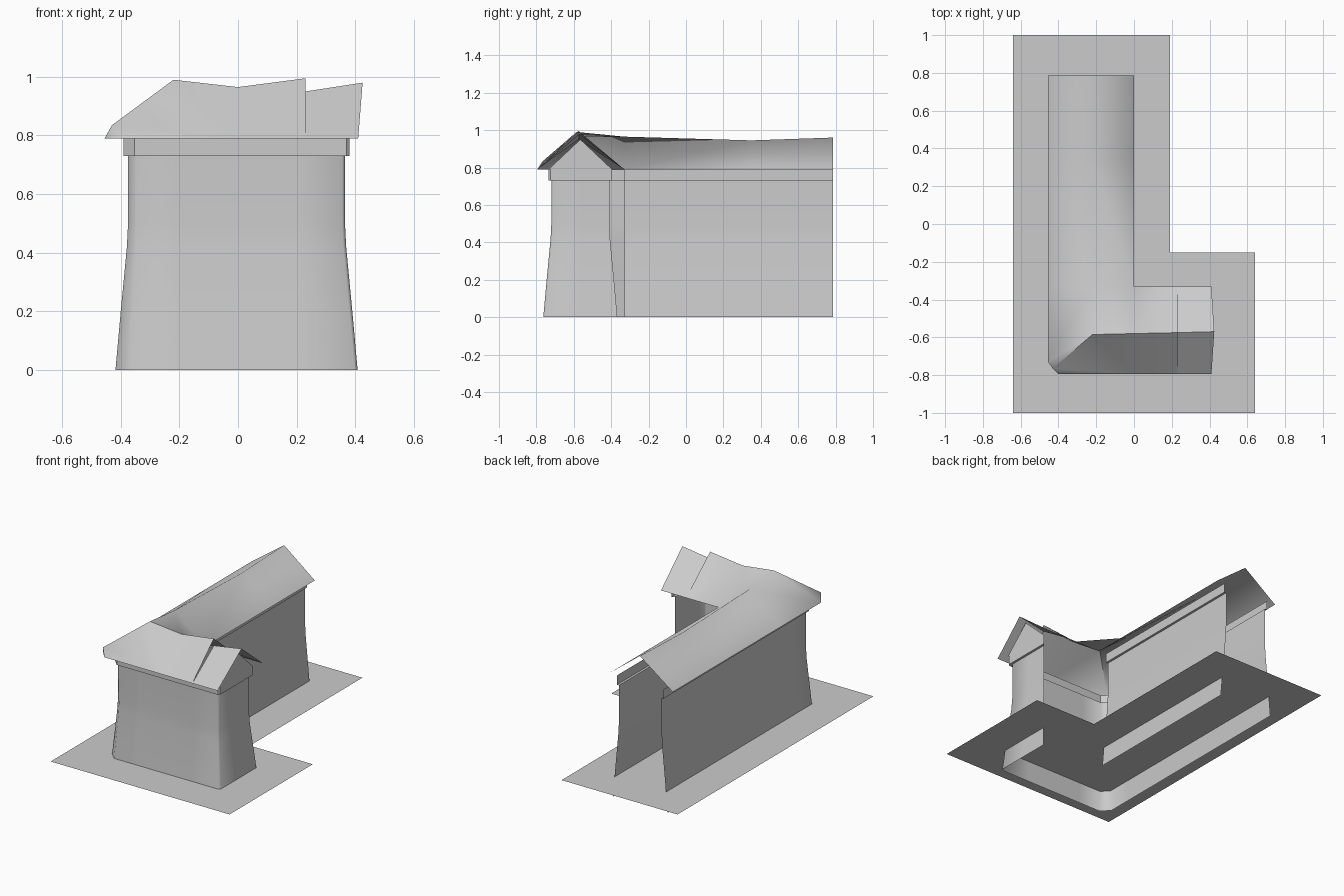
import bpy, bmesh

cube = bpy.data.objects.get("Cube")
if cube:
    bpy.data.objects.remove(cube, do_unlink=True)

grey = bpy.data.materials.new("plain grey")
grey.use_nodes = True
colour = (0.6, 0.6, 0.6, 1)
grey.diffuse_color = colour
grey.node_tree.nodes["Principled BSDF"].inputs["Base Color"].default_value = colour


def make(name, verts, faces, smooth=False, sharp=()):
    bm = bmesh.new()
    vs = [bm.verts.new(v) for v in verts]
    for f in faces:
        bm.faces.new([vs[i] for i in f]).smooth = smooth
    for a, b in sharp:
        bm.edges.get((vs[a], vs[b])).smooth = False
    mesh = bpy.data.meshes.new(name)
    bm.to_mesh(mesh)
    bm.free()
    mesh.materials.append(grey)
    obj = bpy.data.objects.new(name, mesh)
    bpy.context.collection.objects.link(obj)


def sweep(name, path, profile, smooth):
    """Wall sheet: path points carry an outward direction, profile is (offset, z)."""
    verts = [(x + nx * o, y + ny * o, z) for x, y, nx, ny in path for o, z in profile]
    n = len(profile)
    faces = [(i * n + j, (i + 1) * n + j, (i + 1) * n + j + 1, i * n + j + 1)
             for i in range(len(path) - 1) for j in range(n - 1)]
    make(name, verts, faces, smooth)


# Ground sheet, cut by the walls slightly above their feet
G = 0.13
make("ground", [(-.64, -1, G), (.64, -1, G), (.64, -.15, G), (.19, -.15, G), (.19, 1, G), (-.64, 1, G)],
     [range(6)])

# Flared walls: one run round the outside, one along the inner side
WEST, EAST, SOUTH, NORTH, BACK = -.375, .365, -.72, -.41, .785
outer = [(WEST, BACK, -1, 0), (WEST, -.55, -1, 0), (WEST, -.69, -1, -.5), (WEST + .03, SOUTH, -.5, -1),
         (-.2, SOUTH, 0, -1), (.2, SOUTH, 0, -1), (EAST - .01, SOUTH, 1, -1), (EAST, SOUTH + .01, 1, -1),
         (EAST, -.565, 1, 0), (EAST, NORTH, 1, 1)]
inner = [(-.07, -.33, 1, 0), (-.07, BACK, 1, 0)]
flare = [(.043, 0), (.025, .2), (.004, .42), (0, .5), (0, .73)]
band = [(0, .73), (.015, .73), (.015, .79)]
for label, path in (("outer", outer), ("inner", inner)):
    sweep(label + "_wall", path, flare, True)
    sweep(label + "_trim", path, band, False)

# Gable end under the short wing's roof
make("gable", [(EAST + .015, SOUTH - .015, .79), (EAST + .015, NORTH + .015, .79), (EAST + .015, -.565, .95)],
     [(0, 1, 2)])

# Long wing roof: cross-sections of west eave, sagging ridge and east eave
E, LEFT, FRONT, INNER = .79, -.455, -.795, -.33
roof = [(x, y, z) for y, ridge in ((BACK, .96), (.35, .945), (INNER, .965))
        for x, z in ((LEFT, E), (-.22, ridge), (0, E))]
faces = [(i, i + 3, i + 4, i + 1) for i in (0, 1, 3, 4)]
WEST_IN, RIDGE_IN, VALLEY = 6, 7, 8

# Chamfered hip corner
roof += [(LEFT, -.73, E), (-.43, -.765, .835), (-.4, FRONT, E), (-.22, -.585, .99)]
WEST_FRONT, HIP_LOW, SOUTH_WEST, HIP = range(9, 13)
faces += [(WEST_IN, WEST_FRONT, HIP_LOW, HIP, RIDGE_IN), (WEST_FRONT, SOUTH_WEST, HIP_LOW)]

# Short wing roof: south eave, ridge and north eave, with a torn ridge
roof += [(0, FRONT, E), (0, -.58, .965),
         (.23, FRONT, E), (.23, -.575, .995), (.23, INNER, E), (.23, -.575, .95),
         (.41, FRONT, E), (.425, -.57, .98), (.41, INNER, E)]
SOUTH_DIP, DIP, SOUTH_TEAR, TEAR, NORTH_TEAR, TEAR_LOW, SOUTH_END, END, NORTH_END = range(13, 22)
faces += [(SOUTH_WEST, SOUTH_DIP, DIP, HIP, HIP_LOW), (RIDGE_IN, HIP, DIP, VALLEY),
          (SOUTH_DIP, SOUTH_TEAR, TEAR, DIP), (DIP, TEAR, NORTH_TEAR, VALLEY),
          (SOUTH_TEAR, SOUTH_END, END, TEAR_LOW), (TEAR_LOW, END, NORTH_END, NORTH_TEAR)]
make("roof", roof, faces, True,
     [(HIP_LOW, HIP), (HIP, DIP), (DIP, TEAR), (TEAR_LOW, END)])
